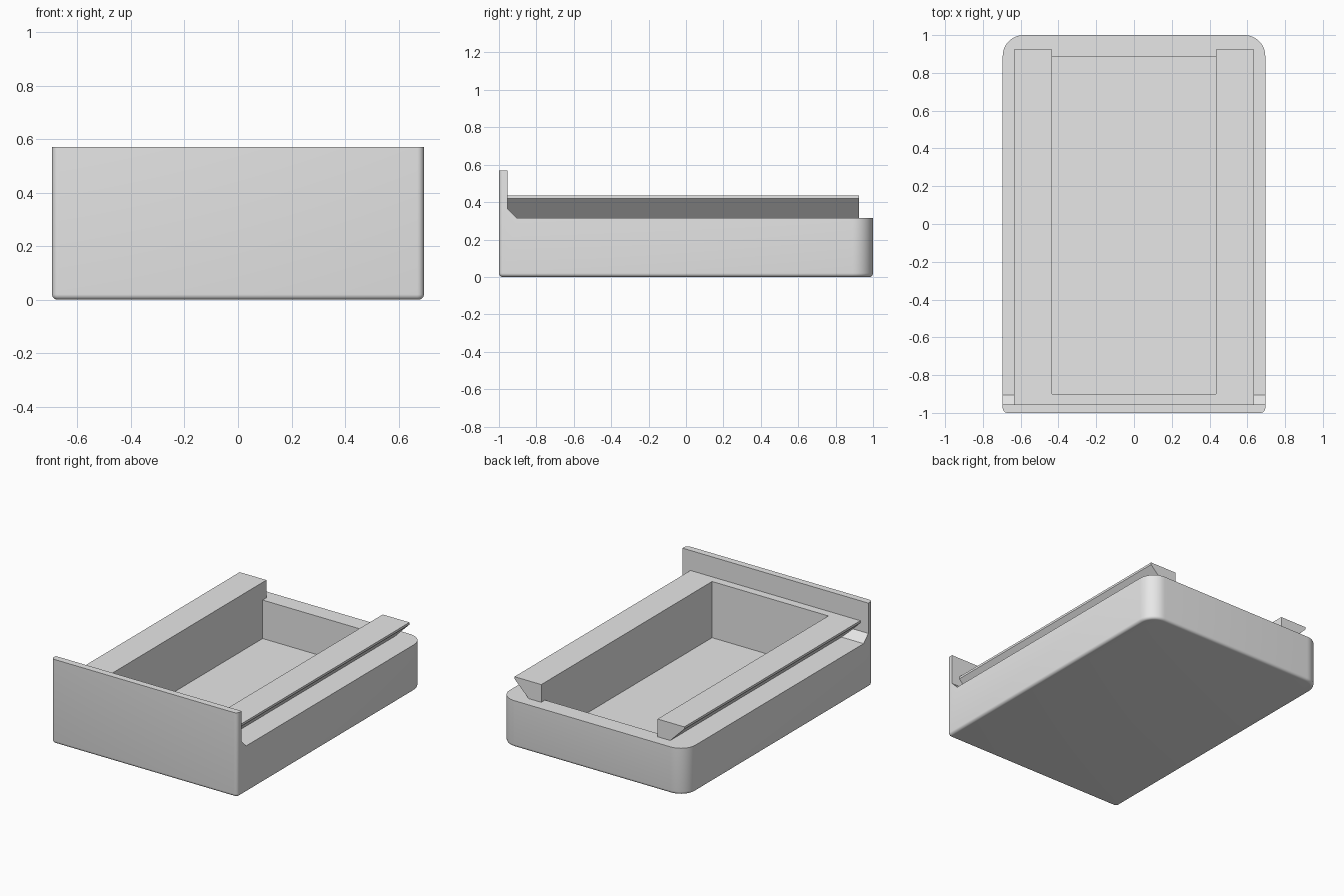
import bpy, bmesh, math
from mathutils import Vector

old = bpy.data.objects.get("Cube")
if old:
    bpy.data.objects.remove(old, do_unlink=True)

grey = bpy.data.materials.new("light grey")
grey.use_nodes = True
grey.diffuse_color = (0.8, 0.8, 0.8, 1)
grey.node_tree.nodes["Principled BSDF"].inputs["Base Color"].default_value = (0.8, 0.8, 0.8, 1)

HALF_W = 0.695      # half width of the tray
RIM = 0.315         # height of the side and back rim
RAIL_TOP = 0.435
WALL_BACK = -0.955  # inner face of the tall front wall
INNER_X, INNER_FRONT, INNER_BACK, FLOOR = 0.435, -0.90, 0.885, 0.055


def prism(name, points, direction, bevel=0):
    """Extrude a planar outline; optionally round the edges of its first cap."""
    bm = bmesh.new()
    cap = bm.faces.new([bm.verts.new(p) for p in points])
    rim = list(cap.edges)
    result = bmesh.ops.extrude_face_region(bm, geom=[cap], use_keep_orig=True)
    moved = [g for g in result["geom"] if isinstance(g, bmesh.types.BMVert)]
    bmesh.ops.translate(bm, verts=moved, vec=Vector(direction))
    bmesh.ops.recalc_face_normals(bm, faces=bm.faces)
    if bevel:
        bmesh.ops.bevel(bm, geom=rim, offset=bevel, segments=5, profile=0.5, affect='EDGES')
    mesh = bpy.data.meshes.new(name)
    bm.to_mesh(mesh)
    bm.free()
    mesh.materials.append(grey)
    obj = bpy.data.objects.new(name, mesh)
    bpy.context.collection.objects.link(obj)
    return obj


def box(name, x, y, z):
    corners = [(x[0], y[0], z[0]), (x[1], y[0], z[0]), (x[1], y[1], z[0]), (x[0], y[1], z[0])]
    return prism(name, corners, (0, 0, z[1] - z[0]))


def cut(obj, cutter):
    cutter.hide_render = True
    mod = obj.modifiers.new("cut", 'BOOLEAN')
    mod.operation, mod.solver, mod.object = 'DIFFERENCE', 'EXACT', cutter
    bpy.ops.object.select_all(action='DESELECT')
    bpy.context.view_layer.objects.active = obj
    obj.select_set(True)
    bpy.ops.object.modifier_apply(modifier=mod.name)
    bpy.data.objects.remove(cutter, do_unlink=True)


# Tray outline: large radius at the back, small radius at the front
outline = []
for sx, sy, radius, start in ((1, 1, 0.11, 0), (-1, 1, 0.11, 90), (-1, -1, 0.025, 180), (1, -1, 0.025, 270)):
    steps = 10 if sy > 0 else 5
    for i in range(steps + 1):
        a = math.radians(start + 90 * i / steps)
        outline.append((sx * (HALF_W - radius) + radius * math.cos(a),
                        sy * (1 - radius) + radius * math.sin(a), 0))
tray = prism("tray_body", outline, (0, 0, 0.57), bevel=0.02)

# Lower the rim behind the front wall, leaving a small sloped foot
step = [(WALL_BACK, 0.8), (WALL_BACK, RIM + 0.05), (WALL_BACK + 0.05, RIM), (1.2, RIM), (1.2, 0.8)]
cut(tray, prism("rim_cutter", [(-1, y, z) for y, z in step], (2, 0, 0)))

# Hollow compartment
cut(tray, box("compartment_cutter", (-INNER_X, INNER_X), (INNER_FRONT, INNER_BACK), (FLOOR, 0.8)))
bpy.ops.object.shade_smooth_by_angle(angle=math.radians(30))

# Overhanging rails along both sides
section = [(INNER_X, RIM), (0.53, RIM), (0.635, RAIL_TOP - 0.015), (0.635, RAIL_TOP), (INNER_X, RAIL_TOP)]
for name, side in (("left_rail", 1), ("right_rail", -1)):
    prism(name, [(side * x, WALL_BACK, z) for x, z in section], (0, 0.925 - WALL_BACK, 0))

# Ridge joining the rails behind the front wall
box("front_ridge", (-INNER_X, INNER_X), (WALL_BACK, INNER_FRONT), (RIM, RAIL_TOP))
